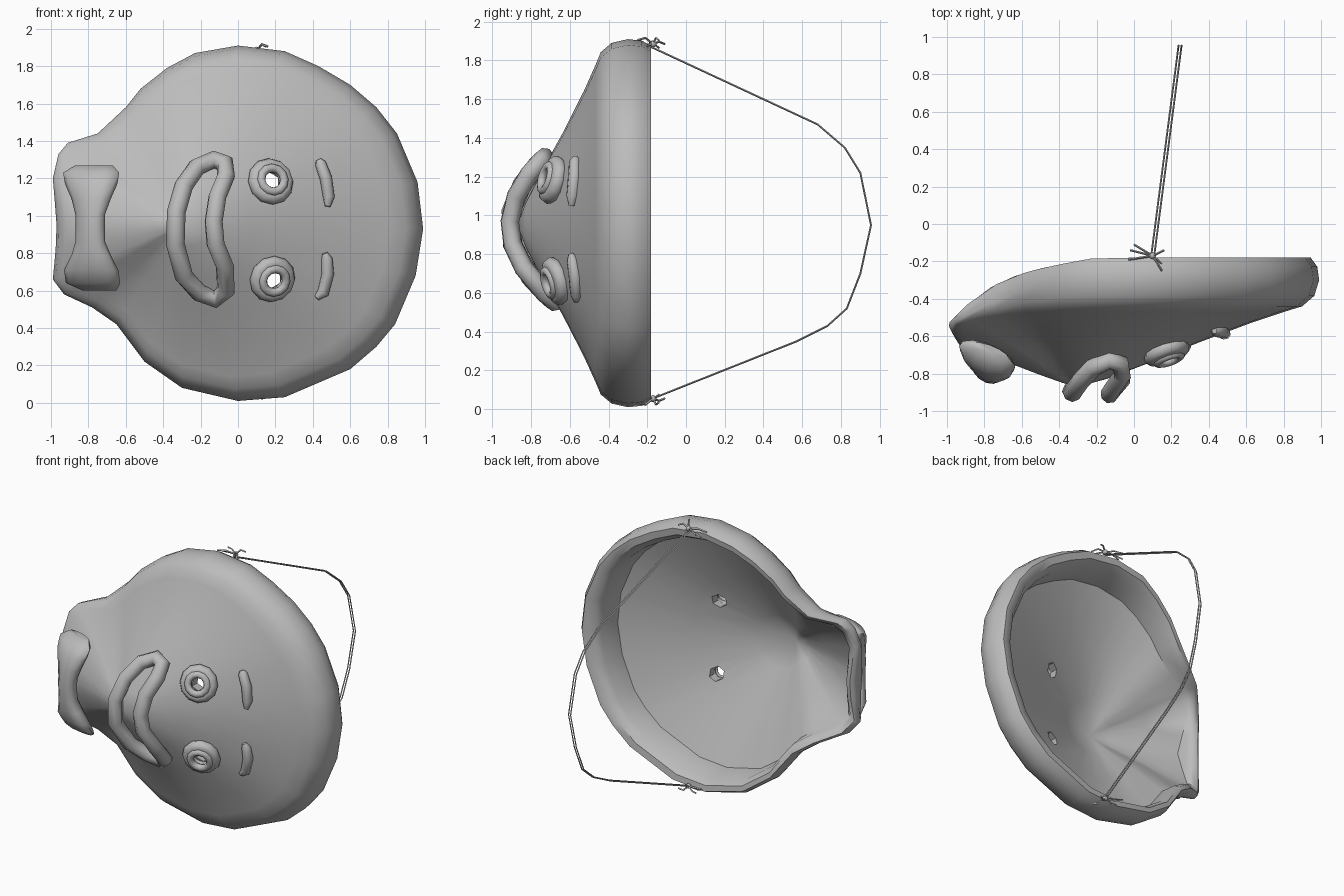
import bpy, bmesh, math
from mathutils import Vector
from mathutils.bvhtree import BVHTree

cube = bpy.data.objects.get("Cube")
if cube:
    bpy.data.objects.remove(cube, do_unlink=True)

grey = bpy.data.materials.new("plain_grey")
grey.use_nodes = True
grey.diffuse_color = (0.5, 0.5, 0.5, 1)
grey.node_tree.nodes["Principled BSDF"].inputs["Base Color"].default_value = (0.5, 0.5, 0.5, 1)
MID = 0.95


def finish(obj, angle=60):
    bpy.ops.object.select_all(action="DESELECT")
    obj.select_set(True)
    bpy.context.view_layer.objects.active = obj
    if obj.type == "CURVE":
        bpy.ops.object.convert(target="MESH")
    obj = bpy.context.object
    obj.data.materials.clear()
    obj.data.materials.append(grey)
    bpy.ops.object.shade_smooth_by_angle(angle=math.radians(angle))
    return obj


def from_bmesh(name, bm):
    bmesh.ops.recalc_face_normals(bm, faces=bm.faces)
    mesh = bpy.data.meshes.new(name)
    bm.to_mesh(mesh)
    obj = bpy.data.objects.new(name, mesh)
    bpy.context.collection.objects.link(obj)
    return obj


def loft(rings, start, end):
    """Closed skin over rings of points, with a pole point at each end."""
    bm = bmesh.new()
    loops = [[bm.verts.new(p) for p in ring] for ring in rings]
    n = len(loops[0])
    for a, b in zip(loops, loops[1:]):
        for i in range(n):
            j = (i + 1) % n
            bm.faces.new((a[i], a[j], b[j], b[i]))
    for pole, ring in ((start, loops[0]), (end, loops[-1])):
        v = bm.verts.new(pole)
        for i in range(n):
            bm.faces.new((v, ring[i], ring[(i + 1) % n]))
    return bm


def tube(name, pts, radius, closed=False, taper=None, sides=2):
    curve = bpy.data.curves.new(name, "CURVE")
    curve.dimensions = "3D"
    curve.bevel_depth = radius
    curve.bevel_resolution = sides
    curve.use_fill_caps = True
    spline = curve.splines.new("POLY")
    spline.points.add(len(pts) - 1)
    for i, (sp, p) in enumerate(zip(spline.points, pts)):
        sp.co = (*p, 1)
        sp.radius = taper[i] if taper else 1
    spline.use_cyclic_u = closed
    obj = bpy.data.objects.new(name, curve)
    bpy.context.collection.objects.link(obj)
    return finish(obj)


# Mask shell: a blunt cone spreading to a rolled rim, with a hollow back
outline = [(0, 1.91), (.25, 1.88), (.43, 1.80), (.6, 1.70), (.74, 1.58), (.85, 1.44), (.96, 1.18),
           (.99, .93), (.95, .68), (.84, .42), (.74, .3), (.6, .18), (.25, .03), (0, .01),
           (-.3, .08), (-.5, .22), (-.65, .42), (-.78, .51), (-.93, .58), (-.99, .66),
           (-.975, .82), (-.97, .95), (-.98, 1.08), (-.99, 1.2), (-.96, 1.33), (-.91, 1.39), (-.75, 1.44),
           (-.6, 1.58), (-.52, 1.68), (-.38, 1.79), (-.23, 1.87)]
TIP = Vector((-.3, -.87, MID))


def section(x, z):
    """Section from the tip over the rim to the inside, as (t, y) pairs."""
    chin = min(1, max(0, (-.2 - x) / .8))
    front = -.44 - .24 * chin ** 2 * (1 - .6 * min(1, abs(z - MID) / .45))
    side = -.30 - .25 * chin ** 2
    back = -.18 - .14 * chin - .2 * chin ** 4
    cone = lambda t: TIP.y + (front - TIP.y) * t / .93
    return [(.12, cone(.09)), (.3, cone(.28)), (.5, cone(.51)), (.72, cone(.74)), (.86, cone(.87)),
            (.93, front), (.98, front * .6 + side * .4), (1, side), (.992, side * .4 + back * .6),
            (.965, back), (.92, back - .005), (.885, back * .75 + front * .25),
            (.87, cone(.87) + .06), (.5, cone(.5) + .06), (.2, cone(.18) + .06)]


sections = [section(*p) for p in outline]
rings = []
for k in range(len(sections[0])):
    rings.append([(TIP.x + (x - TIP.x) * s[k][0], s[k][1], MID + (z - MID) * s[k][0])
                  for (x, z), s in zip(outline, sections)])
bm = loft(rings, TIP, TIP + Vector((0, .06, 0)))
bmesh.ops.recalc_face_normals(bm, faces=bm.faces)
surface = BVHTree.FromBMesh(bm)
mask = from_bmesh("mask_shell", bm)


def on_front(x, z):
    hit, normal, *_ = surface.ray_cast(Vector((x, -3, z)), Vector((0, 1, 0)))
    return hit, normal if normal.y < 0 else -normal


# Eyes: two nested rings around a hole cut through the shell
for side, x, z in (("upper", .17, 1.18), ("lower", .18, .665)):
    spot, normal = on_front(x, z)
    turn = normal.to_track_quat("Z", "Y").to_euler()
    for part, major, minor, lift in (("outer", .088, .04, .015), ("inner", .066, .024, .05)):
        bpy.ops.mesh.primitive_torus_add(location=spot + normal * lift, rotation=turn, major_radius=major,
                                         minor_radius=minor, major_segments=12, minor_segments=8)
        bpy.context.object.name = f"{side}_eye_{part}_ring"
        finish(bpy.context.object)
    bpy.ops.mesh.primitive_cylinder_add(vertices=6, radius=.05, depth=.5, location=spot,
                                        rotation=(math.pi / 2, 0, 0))
    cutter = bpy.context.object
    cut = mask.modifiers.new("eye_hole", "BOOLEAN")
    cut.object = cutter
    cut.solver = "EXACT"
    bpy.context.view_layer.objects.active = mask
    bpy.ops.object.modifier_apply(modifier=cut.name)
    bpy.data.objects.remove(cutter, do_unlink=True)
finish(mask, 50)

# Brows
for name, path in (("upper_brow", [(.43, 1.3), (.44, 1.28), (.47, 1.2), (.485, 1.1), (.48, 1.05)]),
                   ("lower_brow", [(.465, .8), (.475, .77), (.48, .69), (.455, .59), (.42, .56)])):
    pts = [Vector(on_front(x, z)[0]) + Vector((0, -.012, 0)) for x, z in path]
    tube(name, pts, .034, taper=[.45, .9, 1, .95, .45])

# Mouth: a closed lip loop bowed around the face
lips = [(-.13, 1.3), (-.22, 1.26), (-.29, 1.16), (-.33, 1.02), (-.335, .85), (-.29, .68), (-.21, .59),
        (-.12, .555), (-.065, .6), (-.07, .73), (-.12, .85), (-.13, .97), (-.11, 1.1), (-.065, 1.21), (-.07, 1.28)]
tube("mouth", [(x, -.91 + 1.47 * (z - MID) ** 2, z) for x, z in lips], .05, closed=True)

# Bow tie: lofted lobes with a narrow waist
bow = [(.6, -.74, .09, .04), (.64, -.775, .145, .07), (.71, -.785, .145, .08), (.79, -.785, .105, .075),
       (.86, -.79, .08, .065), (.94, -.79, .078, .065), (1.01, -.79, .08, .065), (1.09, -.785, .105, .075),
       (1.17, -.785, .14, .08), (1.23, -.785, .15, .07), (1.27, -.77, .1, .035)]
rings = []
for z, cx, width, depth in bow:
    ring = []
    for i in range(12):
        a = math.tau * i / 12
        dx = width * math.cos(a)
        ring.append((cx + dx, -.785 + (z - MID) ** 2 - .35 * dx + depth * math.sin(a), z))
    rings.append(ring)
centre = lambda ring: sum((Vector(p) for p in ring), Vector()) / len(ring)
finish(from_bmesh("bow_tie", loft(rings, centre(rings[0]), centre(rings[-1]))))

# Elastic string: two strands looping behind
loop = [(-.18, 1.87), (.68, 1.47), (.82, 1.35), (.9, 1.22), (.955, .95), (.9, .7),
        (.83, .52), (.73, .43), (.57, .35), (-.16, .06)]
for name, dx in (("string_left", .008), ("string_right", -.008)):
    tube(name, [(.1 + (y + .17) * .13 + dx, y, z) for y, z in loop], .005, sides=0)

# Knots: a small bundle of loose tails at each end of the string
tails = [(-.12, .03), (-.13, -.02), (.05, -.08), (.07, -.06), (-.1, .06), (.06, .03)]
for name, z, up in (("top_knot", 1.885, 1), ("bottom_knot", .055, -1)):
    for i, (dx, dy) in enumerate(tails):
        rise = .02 * up * (i % 3 - 1)
        tube(f"{name}_tail_{i}", [(.1, -.17, z), (.1 + dx * .5, -.17 + dy * .5, z + rise + .012 * up),
                                  (.1 + dx, -.17 + dy, z + rise)], .006, sides=0)
    bpy.ops.mesh.primitive_ico_sphere_add(subdivisions=1, radius=.02, location=(.1, -.17, z))
    bpy.context.object.name = name
    finish(bpy.context.object)
